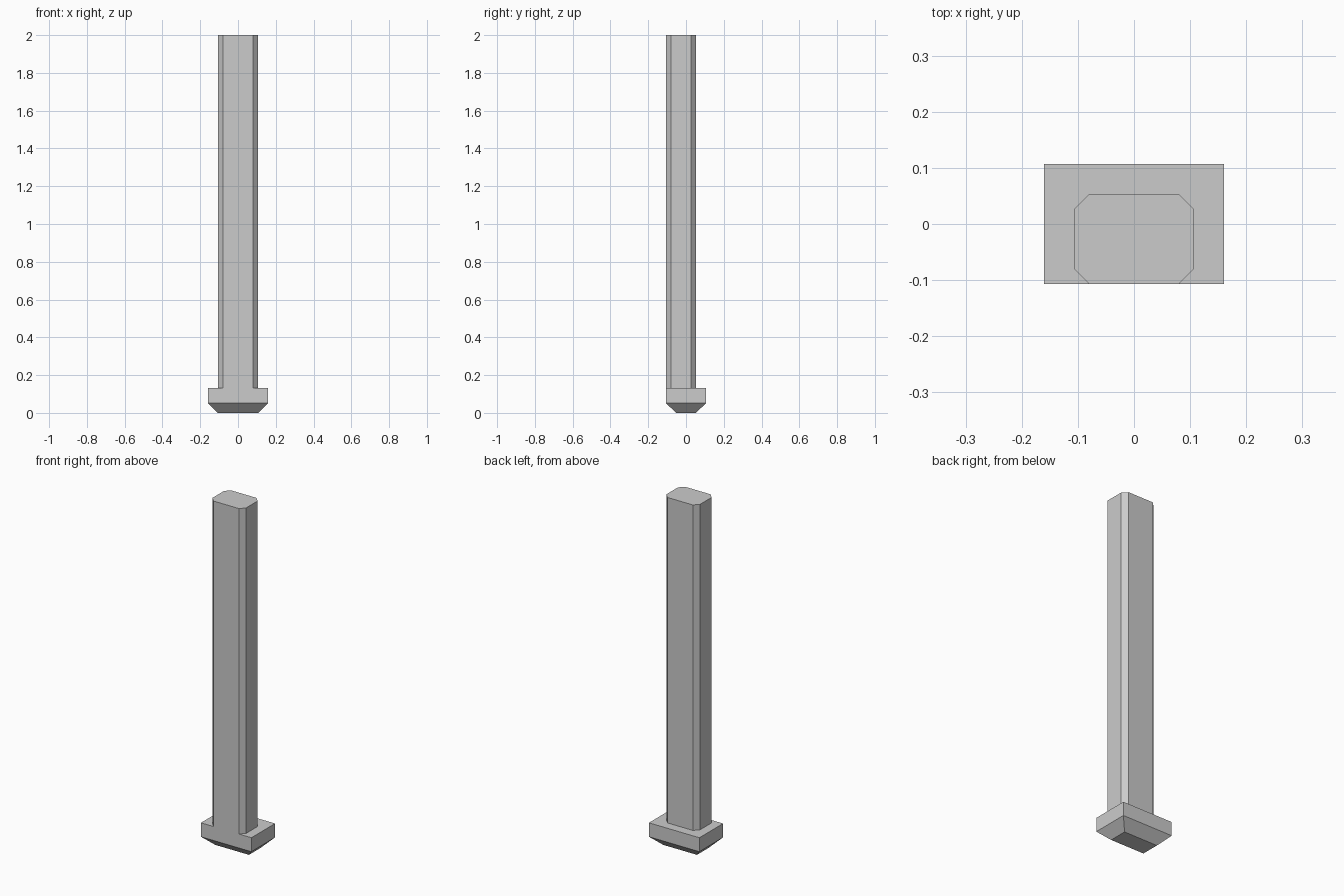
import bpy

cube = bpy.data.objects.get("Cube")
if cube:
    bpy.data.objects.remove(cube, do_unlink=True)

grey = bpy.data.materials.new("plain grey")
grey.use_nodes = True
colour = (0.6, 0.6, 0.6, 1)
grey.diffuse_color = colour
grey.node_tree.nodes["Principled BSDF"].inputs["Base Color"].default_value = colour


def outline(hx, y0, y1, cut=0):
    """Rectangle outline, counter-clockwise, with optional cut corners."""
    if not cut:
        return [(-hx, y0), (hx, y0), (hx, y1), (-hx, y1)]
    c = cut
    return [(-hx + c, y0), (hx - c, y0), (hx, y0 + c), (hx, y1 - c),
            (hx - c, y1), (-hx + c, y1), (-hx, y1 - c), (-hx, y0 + c)]


def loft(name, layers):
    """Closed flat-faced solid through (height, outline) layers."""
    n = len(layers[0][1])
    verts = [(x, y, z) for z, ring in layers for x, y in ring]
    faces = [tuple(reversed(range(n))), tuple(range(len(verts) - n, len(verts)))]
    for k in range(len(layers) - 1):
        for i in range(n):
            a, b = k * n + i, k * n + (i + 1) % n
            faces.append((a, b, b + n, a + n))
    mesh = bpy.data.meshes.new(name)
    mesh.from_pydata(verts, [], faces)
    mesh.materials.append(grey)
    obj = bpy.data.objects.new(name, mesh)
    bpy.context.collection.objects.link(obj)
    return obj


# Foot block with a tapered underside
foot = outline(0.16, -0.107, 0.107)
loft("foot", [(0, outline(0.107, -0.053, 0.053)), (0.053, foot), (0.133, foot)])

# Chamfered post, flush with the front of the foot
post = outline(0.107, -0.107, 0.053, 0.027)
loft("post", [(0.133, post), (2, post)])
